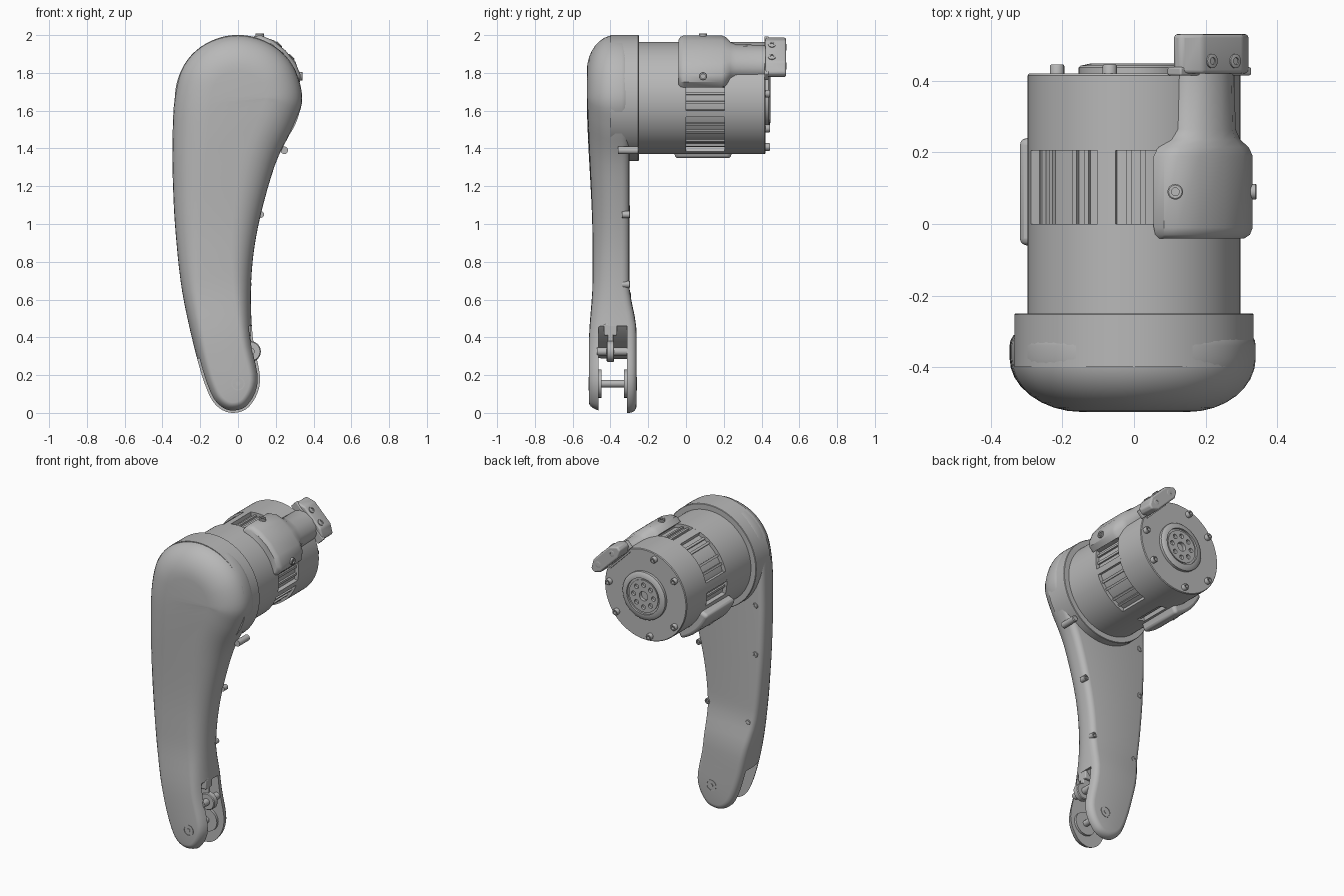
import bpy, bmesh, math
from mathutils import Vector

cube = bpy.data.objects.get("Cube")
if cube:
    bpy.data.objects.remove(cube)

grey = bpy.data.materials.new("machined_grey")
grey.use_nodes = True
grey.diffuse_color = (0.48, 0.48, 0.48, 1)
grey.node_tree.nodes["Principled BSDF"].inputs["Base Color"].default_value = grey.diffuse_color

AXIS_Z = 1.667  # height of the motor axis


def finish(obj, angle=35):
    bpy.ops.object.select_all(action='DESELECT')
    obj.select_set(True)
    bpy.context.view_layer.objects.active = obj
    bpy.ops.object.shade_smooth_by_angle(angle=math.radians(angle))


def loft(name, rings, closed=False, paired=False, bevel=0):
    """Skin a list of equal-length rings; cap the ends or wrap them round."""
    bm = bmesh.new()
    vs = [[bm.verts.new(p) for p in ring] for ring in rings]
    n = len(vs[0])
    pairs = list(zip(vs, vs[1:])) + ([(vs[-1], vs[0])] if closed else [])
    for a, b in pairs:
        for i in range(n):
            j = (i + 1) % n
            bm.faces.new((a[i], a[j], b[j], b[i]))
    if not closed:
        for ring in (vs[0], vs[-1]):
            if paired:  # strip of quads from one side to the other
                for i in range(n // 2):
                    quad = [ring[i], ring[i + 1], ring[n - i - 1], ring[(n - i) % n]]
                    bm.faces.new(list(dict.fromkeys(quad)))
            else:
                bm.faces.new(ring)
    bmesh.ops.recalc_face_normals(bm, faces=bm.faces)
    mesh = bpy.data.meshes.new(name)
    bm.to_mesh(mesh)
    bm.free()
    mesh.materials.append(grey)
    obj = bpy.data.objects.new(name, mesh)
    bpy.context.collection.objects.link(obj)
    if bevel:
        mod = obj.modifiers.new("bevel", 'BEVEL')
        mod.width, mod.segments, mod.limit_method = bevel, 3, 'ANGLE'
    finish(obj)
    return obj


def lathe(name, profile, origin=(0, 0, 0), axis=(0, 1, 0), seg=32, closed=False):
    """Turn (radius, distance along axis) points about an axis."""
    q = Vector(axis).to_track_quat('Y', 'Z')
    rings = [[Vector(origin) + q @ Vector((r * math.cos(k * math.tau / seg), h,
              r * math.sin(k * math.tau / seg))) for k in range(seg)] for r, h in profile]
    return loft(name, rings, closed)


def prism(name, pts, y0, y1, bevel=0):
    return loft(name, [[(x, y, z) for x, z in pts] for y in (y0, y1)], bevel=bevel)


def screw(name, origin, axis=(0, 1, 0), r=0.018, h=0.02):
    lathe(name, [(r, -0.03), (r, h * 0.8), (r * 0.85, h), (r * 0.5, h), (r * 0.5, h * 0.3)],
          origin, axis, 16)


def polar(r, deg):
    a = math.radians(deg)
    return r * math.cos(a), AXIS_Z + r * math.sin(a)


def arc_block(name, a0, a1, r0, r1, y0, y1, bevel=0):
    steps = max(2, int((a1 - a0) / 4))
    angles = [a0 + (a1 - a0) * k / steps for k in range(steps + 1)]
    pts = [polar(r1, a) for a in angles] + [polar(r0, a) for a in reversed(angles)]
    prism(name, pts, y0, y1, bevel)


def cut(obj, cutter):
    mod = obj.modifiers.new("cut", 'BOOLEAN')
    mod.object, mod.solver = cutter, 'EXACT'
    bpy.context.view_layer.objects.active = obj
    bpy.ops.object.modifier_apply(modifier=mod.name)
    bpy.data.objects.remove(cutter)
    finish(obj)


def ramp(z, z0, z1, a, b):
    t = min(1, max(0, (z - z0) / (z1 - z0)))
    return a + (b - a) * t * t * (3 - 2 * t)


# Leg shell: closed outline, lofted front to back with rounded edges
left = [(-.17, 1.955), (-.287, 1.84), (-.335, 1.667), (-.347, 1.42), (-.344, 1.2),
        (-.33, .95), (-.295, .64), (-.225, .32), (-.165, .125), (-.11, .035)]
right = [(.17, 1.955), (.29, 1.84), (.34, 1.667), (.295, 1.52), (.195, 1.31),
         (.105, .98), (.07, .7), (.077, .41), (.117, .17), (.06, .035)]
ctrl = [Vector(p) for p in [(0, 2)] + left + [(-.03, 0)] + right[::-1]]
outline = []
for i in range(len(ctrl)):
    p0, p1, p2, p3 = (ctrl[(i + k) % len(ctrl)] for k in (-1, 0, 1, 2))
    for s in range(5):
        t = s / 5
        outline.append(0.5 * (2 * p1 + (p2 - p0) * t + (2 * p0 - 5 * p1 + 4 * p2 - p3) * t * t
                              + (3 * p1 - p0 - 3 * p2 + p3) * t ** 3))
normals = []
for i in range(len(outline)):
    d = (outline[(i + 1) % len(outline)] - outline[i - 1]).normalized()
    normals.append(Vector((-d.y, d.x)))  # points inward on this winding


def front_y(z):
    return ramp(z, .35, .7, -.514, -.494) if z < .85 else ramp(z, .85, 1.7, -.494, -.525)


def back_y(z):
    return ramp(z, .42, .68, -.262, -.3)


MID = -.375
rings = []
for k in range(8, -1, -1):
    a = k / 8 * math.pi / 2
    ring = []
    for p, n in zip(outline, normals):
        q = p + n * ramp(p.y, .15, 1.6, .055, .19) * (1 - math.cos(a))
        ring.append((q.x, MID + (front_y(p.y) - MID) * math.sin(a), q.y))
    rings.append(ring)
for k in range(5):
    a = k / 4 * math.pi / 2
    ring = []
    for p, n in zip(outline, normals):
        q = p + n * 0.035 * (1 - math.cos(a))
        ring.append((q.x, back_y(p.y) - 0.04 + 0.04 * math.sin(a), q.y))
    rings.append(ring)
leg = loft("leg_shell", rings, paired=True)
cut(leg, prism("fork_slot", [(-.5, -.1), (.3, -.1), (.3, .46), (.06, .46), (-.04, .34),
                             (-.5, .2)], -.462, -.312))

# Knee fork: pivot pin, bosses, covers and linkage
pivot = (0, 0, .155)
lathe("knee_pin", [(.02, -.49), (.02, -.28)], pivot, seg=20)
for y0, y1 in ((-.47, -.447), (-.327, -.305)):
    lathe("knee_boss", [(.075, y0), (.075, y1)], pivot)
for y, s in ((-.514, -1), (-.262, 1)):
    lathe("knee_cover", [(.036, -.01), (.036, .003), (.03, .003), (.03, -.002), (.012, -.002),
                         (.012, .003)], (0, y, .155), (0, s, 0))
lathe("link_lug", [(.05, -.42), (.055, -.415), (.055, -.385), (.05, -.38)], (.066, 0, .325))
lathe("link_pin", [(.022, -.47), (.022, -.305)], (.066, 0, .325), seg=20)
prism("link_arm", [(.015, .3), (.07, .3), (.07, .48), (-.02, .48)], -.415, -.385, .005)
prism("link_stop", [(.0, .41), (.07, .41), (.07, .47), (.0, .47)], -.435, -.365, .006)

# Screws along the rear of the leg
for x, z in ((-.295, 1.4), (-.295, 1.08), (-.245, .62), (.12, 1.05), (.055, .68)):
    screw("leg_screw", (x, back_y(z) - .008, z), h=.012)
lathe("cable_post", [(.02, -.36), (.02, -.255), (.015, -.25)], (.245, 0, 1.39), seg=20)

# Motor housing ring and motor body
centre = (0, 0, AXIS_Z)
lathe("housing_ring", [(.334, -.4), (.334, -.253), (.331, -.25)], centre, seg=96)
lathe("motor_drum", [(.297, -.3), (.297, 0)], centre, seg=96)
lathe("motor_core", [(.272, -.02), (.272, .22)], centre, seg=96)
lathe("motor_cap", [(.297, .205), (.297, .415), (.293, .42)], centre, seg=96)
for a0, a1 in ((12, 72), (100, 110), (166, 178), (195, 254), (-95, -73), (-20, -13)):
    arc_block("motor_rib", a0, a1, .25, .297, -.01, .215)
for a in (-65, -55, -40, -30, -5, 5, 85, 93, 118, 126, 145, 156, 185, 260):
    arc_block("cooling_fin", a - 1.5, a + 1.5, .25, .284, -.01, .215)

# Output hub with a ring of bolt holes
hub = lathe("output_hub", [(.03, .4), (.155, .4), (.155, .437), (.15, .442), (.122, .448),
                           (.118, .448), (.118, .435), (.105, .435), (.105, .442),
                           (.03, .442)], centre, seg=48, closed=True)
for k in range(8):
    x, z = polar(.072, k * 45)
    cut(hub, lathe("hole", [(.015, .425), (.015, .5)], (x, 0, z), seg=12))
for a in (5, 105, 145, 215, 262, 322):
    x, z = polar(.262, a)
    screw("cap_screw", (x, .42, z), r=.02, h=.026)

# Side pad
arc_block("side_pad", 201, 249, .28, .348, -.06, .24, .02)
q = polar(.345, 225)
lathe("pad_socket", [(.022, -.02), (.022, .006), (.012, .006), (.012, -.004)],
      (q[0], .09, q[1]), (-1, 0, -1), 20)


# Cable connector, built across the 45 degree direction
def tilt(t, n):
    return (n - t) * math.sqrt(.5), AXIS_Z + (n + t) * math.sqrt(.5)


def connector_ring(y, w, top, base):
    half = [(1, base), (1, top - .065), (.86, top - .035), (.5, top - .01)]
    pts = half + [(0, top)] + [(-t, n) for t, n in reversed(half)]
    return [(x, y, z) for x, z in (tilt(t * w, n) for t, n in pts)]


loft("connector", [connector_ring(*s) for s in
     ((-.04, .155, .338, .255), (-.03, .166, .35, .25), (-.01, .172, .356, .25),
      (.19, .172, .356, .25), (.215, .155, .354, .25), (.235, .122, .35, .25),
      (.265, .104, .347, .25), (.43, .1, .345, .255))])
prism("connector_end", [tilt(t, n) for t, n in ((.135, .29), (.135, .32), (.08, .352),
      (-.08, .352), (-.135, .32), (-.135, .29), (-.09, .265), (.09, .265))], .42, .53, .01)
prism("connector_lip", [tilt(t, n) for t, n in ((.14, .27), (.14, .325), (-.14, .325),
      (-.14, .27))], .415, .438, .005)
for s in (-1, 1):
    x, z = tilt(s * .046, .352)
    screw("end_screw", (x, .455, z), (1, 0, 1), r=.02, h=.006)
    x, z = tilt(s * .152, .315)
    screw("clamp_screw", (x, .09, z), (1 - s, 0, 1 + s), r=.022, h=.012)
    x, z = tilt(s * .07, .31)
    screw("socket_screw", (x, .525, z), r=.02, h=.006)
